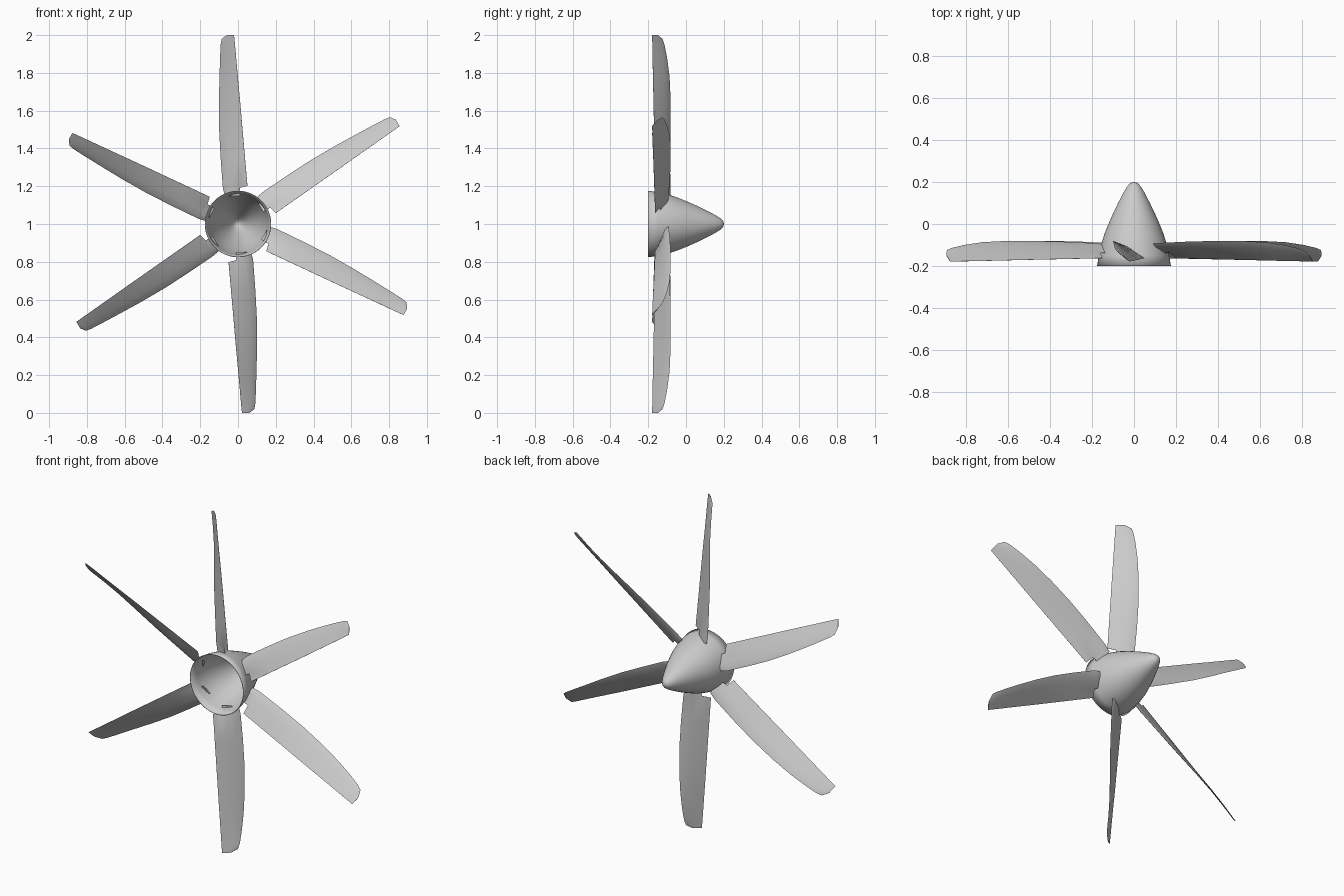
import bpy, bmesh, math
from mathutils import Matrix, Vector

cube = bpy.data.objects.get("Cube")
if cube:
    bpy.data.objects.remove(cube, do_unlink=True)

grey = bpy.data.materials.new("plain_grey")
grey.use_nodes = True
grey.diffuse_color = (0.6, 0.6, 0.6, 1)
grey.node_tree.nodes["Principled BSDF"].inputs["Base Color"].default_value = (0.6, 0.6, 0.6, 1)

CENTRE = Matrix.Translation((0, 0, 1))


def make_object(name, bm, angle=30):
    bmesh.ops.recalc_face_normals(bm, faces=bm.faces)
    mesh = bpy.data.meshes.new(name)
    bm.to_mesh(mesh)
    bm.free()
    mesh.materials.append(grey)
    obj = bpy.data.objects.new(name, mesh)
    bpy.context.collection.objects.link(obj)
    bpy.ops.object.select_all(action="DESELECT")
    obj.select_set(True)
    bpy.context.view_layer.objects.active = obj
    bpy.ops.object.shade_smooth_by_angle(angle=math.radians(angle))
    return obj


def make_spinner():
    # Pointed hollow cone, open at the front: (radius, y)
    profile = [(0.176, -0.2), (0.168, -0.15), (0.157, -0.1), (0.142, -0.05),
               (0.122, 0.0), (0.1, 0.05), (0.076, 0.1), (0.05, 0.15),
               (0.032, 0.18), (0.018, 0.195), (0, 0.202)]
    bm = bmesh.new()
    verts = [bm.verts.new((r, y, 0)) for r, y in profile]
    edges = [bm.edges.new(pair) for pair in zip(verts, verts[1:])]
    bmesh.ops.spin(bm, geom=verts + edges, cent=(0, 0, 0), axis=(0, 1, 0),
                   angle=math.tau, steps=48, use_duplicate=False)
    bmesh.ops.remove_doubles(bm, verts=bm.verts, dist=0.0005)
    spinner = make_object("spinner", bm, 40)
    spinner.matrix_world = CENTRE
    shell = spinner.modifiers.new("shell", "SOLIDIFY")
    shell.thickness = 0.003


def make_blade():
    # Stations: radius, leading x, leading y, trailing x, trailing y, thickness
    stations = [
        (0.148, -0.07, -0.094, 0.01, -0.137, 0.012),
        (0.192, -0.08, -0.09, 0.01, -0.138, 0.012),
        (0.202, -0.081, -0.09, 0.05, -0.163, 0.012),
        (0.35, -0.092, -0.084, 0.037, -0.166, 0.011),
        (0.5, -0.1, -0.081, 0.024, -0.169, 0.010),
        (0.65, -0.101, -0.081, 0.011, -0.172, 0.009),
        (0.78, -0.098, -0.087, -0.001, -0.175, 0.008),
        (0.88, -0.095, -0.1, -0.01, -0.177, 0.007),
        (0.95, -0.092, -0.114, -0.016, -0.178, 0.006),
        (0.98, -0.087, -0.124, -0.019, -0.179, 0.005),
        (1.0, -0.06, -0.148, -0.021, -0.18, 0.004),
    ]
    # Lens section: position along the chord, share of half thickness
    section = [(0, 0), (0.08, 0.6), (0.35, 1), (0.7, 0.65), (1, 0.08)]
    outline = section + [(u, -h) for u, h in section[:0:-1]]
    bm = bmesh.new()
    rings = []
    for r, lx, ly, tx, ty, thick in stations:
        lead, trail = Vector((lx, ly, r)), Vector((tx, ty, r))
        chord = trail - lead
        normal = chord.cross(Vector((0, 0, 1))).normalized()
        rings.append([bm.verts.new(lead + chord * u + normal * h * thick / 2)
                      for u, h in outline])
    for a, b in zip(rings, rings[1:]):
        for i in range(len(a)):
            j = (i + 1) % len(a)
            bm.faces.new((a[i], a[j], b[j], b[i]))
    bm.faces.new(rings[0])
    bm.faces.new(rings[-1])
    return make_object("blade_1", bm)


make_spinner()

# Six equal blades around the spinner axis
first = make_blade()
for k in range(6):
    blade = first if k == 0 else first.copy()
    if k:
        blade.name = f"blade_{k + 1}"
        bpy.context.collection.objects.link(blade)
    blade.matrix_world = CENTRE @ Matrix.Rotation(k * math.tau / 6, 4, "Y")
